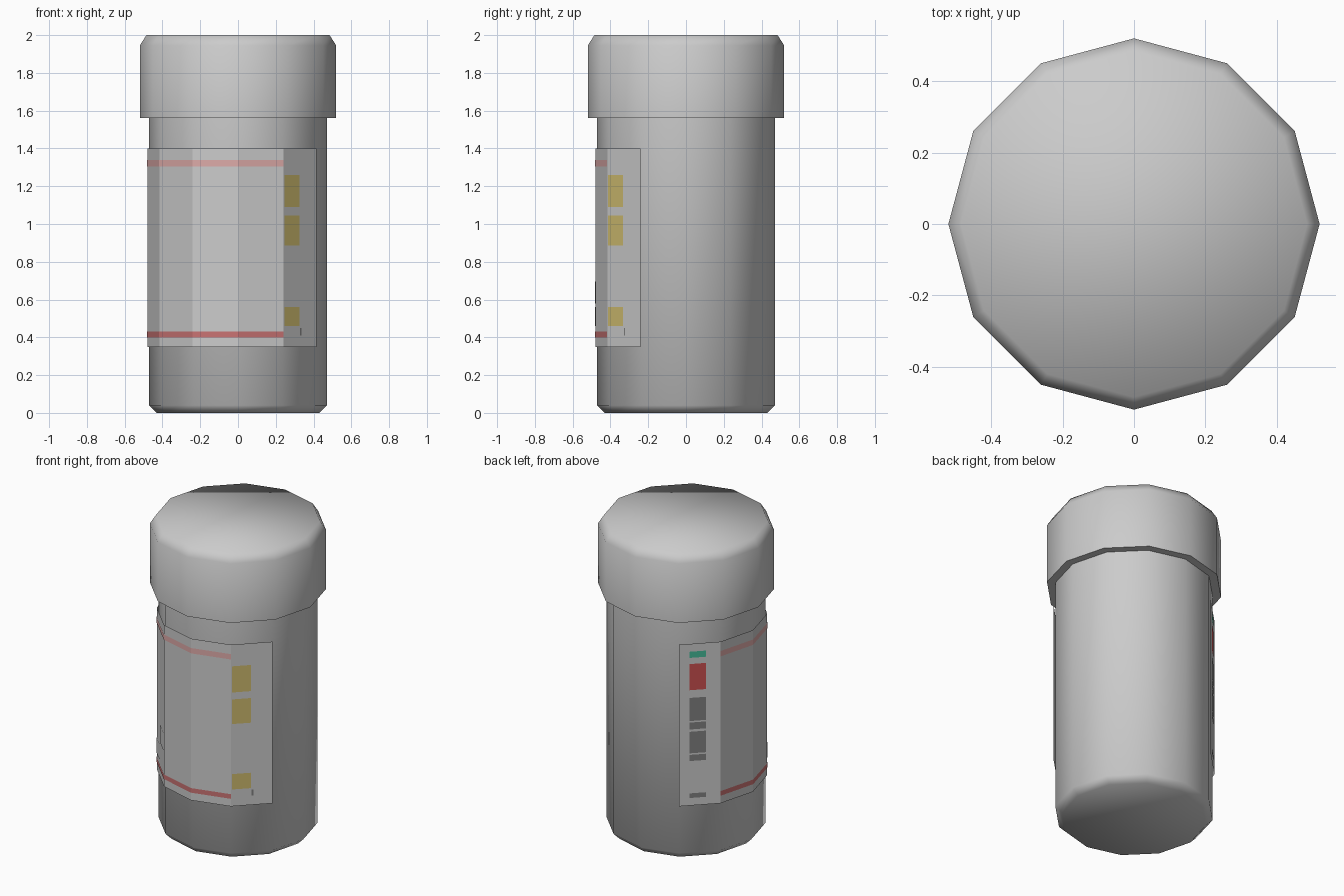
import bpy, bmesh
from math import radians
from mathutils import Vector, Matrix

if "Cube" in bpy.data.objects:
    bpy.data.objects.remove(bpy.data.objects["Cube"])

SIDES = 12


def ring_point(angle, r, z):
    return Matrix.Rotation(radians(angle), 3, 'Z') @ Vector((r, 0, z))


def finish(name, bm, color=None, smooth=True):
    me = bpy.data.meshes.new(name)
    bm.to_mesh(me)
    bm.free()
    ob = bpy.data.objects.new(name, me)
    bpy.context.collection.objects.link(ob)
    if color:
        mat = bpy.data.materials.new(name + "_paint")
        mat.diffuse_color = (*color, 1)
        mat.use_nodes = True
        mat.node_tree.nodes["Principled BSDF"].inputs["Base Color"].default_value = mat.diffuse_color
        me.materials.append(mat)
    if smooth:
        bpy.ops.object.select_all(action='DESELECT')
        ob.select_set(True)
        bpy.context.view_layer.objects.active = ob
        bpy.ops.object.shade_smooth_by_angle(angle=radians(65))
    return ob


def lathe(name, profile):
    """Closed 12-sided solid from (radius, z) pairs, listed bottom to top."""
    bm = bmesh.new()
    rings = [[bm.verts.new(ring_point(i * 360 / SIDES, r, z)) for i in range(SIDES)]
             for r, z in profile]
    for a, b in zip(rings, rings[1:]):
        for i in range(SIDES):
            j = (i + 1) % SIDES
            bm.faces.new((a[i], a[j], b[j], b[i]))
    bm.faces.new(rings[0][::-1])
    bm.faces.new(rings[-1])
    return finish(name, bm)


def patches(name, color, rects, r=0.482):
    """Flat rectangles on label panels: (panel start angle, from, to, z low, z high)."""
    bm = bmesh.new()
    for ang, f0, f1, z0, z1 in rects:
        a, b = ring_point(ang, r, 0), ring_point(ang + 30, r, 0)
        p, q = a.lerp(b, f0), a.lerp(b, f1)
        bm.faces.new([bm.verts.new((v.x, v.y, z))
                      for v, z in ((p, z0), (q, z0), (q, z1), (p, z1))])
    bmesh.ops.remove_doubles(bm, verts=bm.verts, dist=1e-5)
    return finish(name, bm, color, smooth=False)


# Bottle and screw cap
lathe("bottle_body", [(0.43, 0), (0.47, 0.04), (0.47, 1.57)])
lathe("cap", [(0.52, 1.56), (0.52, 1.945), (0.485, 2.0)])

# Wrapped label, seven panels from back left round to front right
patches("label", None, [(a, 0, 1, 0.35, 1.40) for a in range(120, 330, 30)], r=0.48)

# Red border stripes across the middle panels
middle = range(150, 300, 30)
patches("upper_stripe", (0.72, 0.40, 0.39), [(a, 0, 1, 1.305, 1.34) for a in middle])
patches("lower_stripe", (0.58, 0.17, 0.17), [(a, 0, 1, 0.40, 0.43) for a in middle])

# Grey blocks in two rows
TOP, LOW = (0.58, 0.695), (0.46, 0.56)
patches("grey_blocks", (0.55, 0.55, 0.55), [
    (150, 0.02, 0.45, *TOP), (150, 0.53, 0.95, *TOP),
    (150, 0.02, 0.45, *LOW), (150, 0.53, 0.95, *LOW),
    (180, 0.03, 0.45, *TOP), (180, 0.53, 0.9, *TOP),
    (180, 0.03, 0.45, *LOW), (180, 0.53, 0.9, *LOW),
    (210, 0.02, 0.43, *LOW), (210, 0.5, 0.96, *TOP),
    (240, 0.02, 0.42, *LOW), (240, 0.49, 0.99, *LOW), (240, 0.49, 0.99, *TOP),
    (270, 0.05, 0.41, *LOW), (270, 0.05, 0.41, *TOP), (270, 0.5, 0.98, *TOP),
    (300, 0.03, 0.48, *TOP)])

# Yellow warning tags on the right panel
patches("yellow_tags", (0.62, 0.50, 0.16), [
    (300, 0.03, 0.48, z0, z1) for z0, z1 in ((1.09, 1.26), (0.885, 1.045), (0.46, 0.56))])

# Marks on the left panel, and a tiny one on the right
patches("dark_marks", (0.22, 0.22, 0.22), [
    (120, 0.25, 0.65, z0, z1) for z0, z1 in
    ((0.90, 1.05), (0.845, 0.89), (0.69, 0.83), (0.64, 0.68), (0.40, 0.43))]
    + [(300, 0.5, 0.54, 0.41, 0.45)])
patches("red_mark", (0.60, 0.08, 0.08), [(120, 0.25, 0.65, 1.10, 1.27)])
patches("green_mark", (0.06, 0.50, 0.32), [(120, 0.25, 0.65, 1.31, 1.35)])
